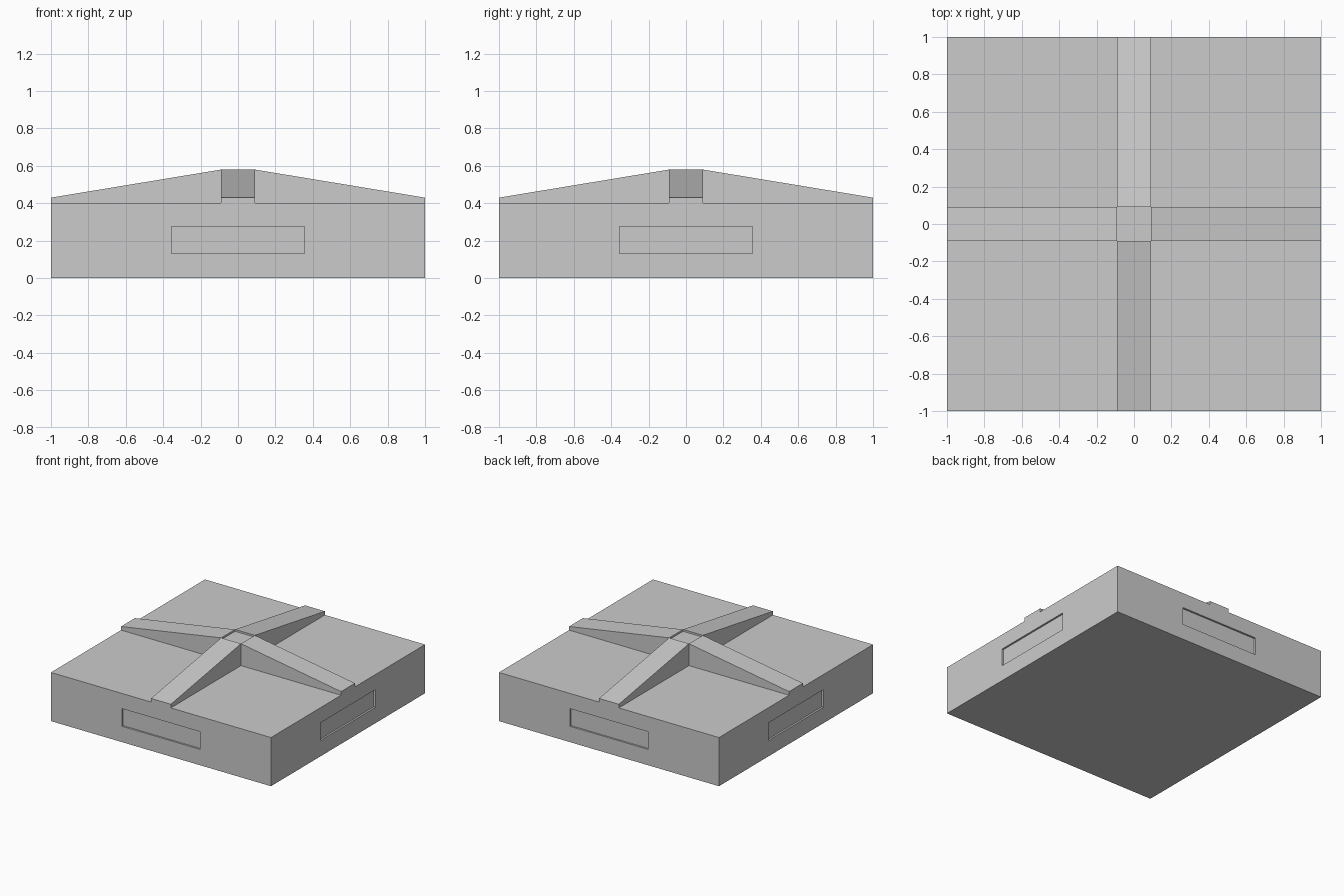
import bpy, bmesh
from math import pi
from mathutils import Matrix

if "Cube" in bpy.data.objects:
    bpy.data.objects.remove(bpy.data.objects["Cube"])

TOP = 0.40             # slab height
RIB = 0.09             # rib half width
PEAK, TIP = 0.58, 0.43 # rib height at the middle and at the edge
HUB = 0.565            # sunken centre square


def finish(name, bm):
    bmesh.ops.recalc_face_normals(bm, faces=bm.faces)
    mesh = bpy.data.meshes.new(name)
    bm.to_mesh(mesh)
    bm.free()
    obj = bpy.data.objects.new(name, mesh)
    bpy.context.collection.objects.link(obj)
    return obj


def add_box(bm, lo, hi, rot=Matrix()):
    size = [b - a for a, b in zip(lo, hi)]
    mid = [(a + b) / 2 for a, b in zip(lo, hi)]
    mat = rot @ Matrix.Translation(mid) @ Matrix.Diagonal((*size, 1))
    bmesh.ops.create_cube(bm, size=1, matrix=mat)


# Square slab
bm = bmesh.new()
add_box(bm, (-1, -1, 0), (1, 1, TOP))
slab = finish("slab", bm)

# Shallow recessed panel in the middle of each side
bm = bmesh.new()
for i in range(4):
    add_box(bm, (-0.355, -1.1, 0.13), (0.355, -0.985, 0.275),
            Matrix.Rotation(i * pi / 2, 4, 'Z'))
cutter = finish("panel_cutter", bm)
cutter.hide_render = True
mod = slab.modifiers.new("panels", 'BOOLEAN')
mod.operation = 'DIFFERENCE'
mod.solver = 'EXACT'
mod.object = cutter
bpy.context.view_layer.objects.active = slab
bpy.ops.object.modifier_apply(modifier=mod.name)
bpy.data.objects.remove(cutter)

# Four sloping ribs running from the centre to the side edges
profile = [(RIB, TOP), (1, TOP), (1, TIP), (RIB, PEAK)]
for i, side in enumerate(("right", "back", "left", "front")):
    bm = bmesh.new()
    face = bm.faces.new([bm.verts.new((x, -RIB, z)) for x, z in profile])
    ext = bmesh.ops.extrude_face_region(bm, geom=[face])
    bmesh.ops.translate(bm, vec=(0, 2 * RIB, 0),
                        verts=[v for v in ext["geom"] if isinstance(v, bmesh.types.BMVert)])
    bm.transform(Matrix.Rotation(i * pi / 2, 4, 'Z'))
    finish("rib_" + side, bm)

# Centre hub, slightly lower than the rib ends
bm = bmesh.new()
add_box(bm, (-RIB, -RIB, TOP), (RIB, RIB, HUB))
finish("hub", bm)
